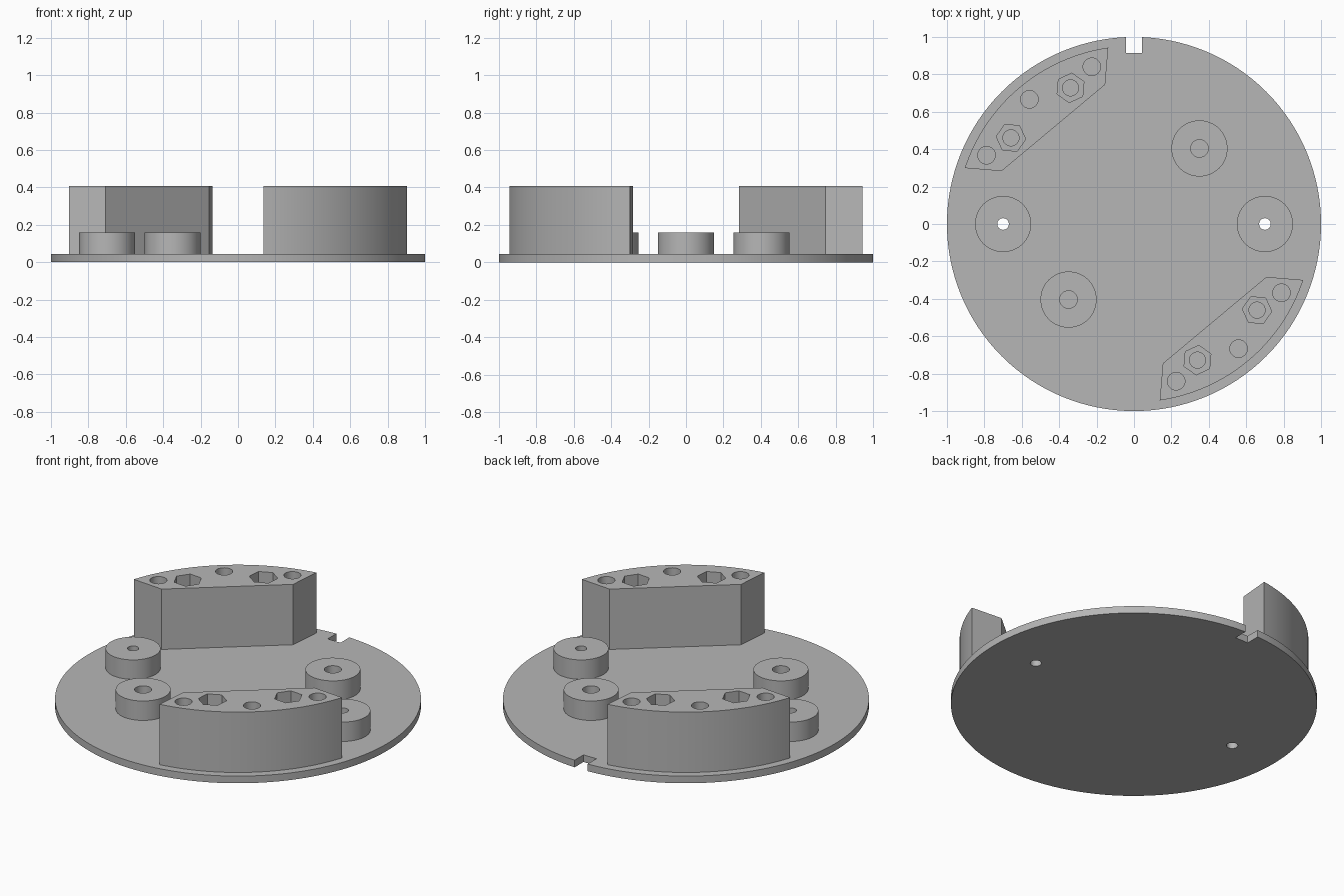
import bpy
import bmesh
from math import cos, sin, radians, pi

if "Cube" in bpy.data.objects:
    bpy.data.objects.remove(bpy.data.objects["Cube"], do_unlink=True)

PLATE_TOP, BOSS_TOP, BLOCK_TOP = 0.043, 0.16, 0.407
SINK = PLATE_TOP - 0.004      # raised parts sit slightly into the plate

grey = bpy.data.materials.new("plain grey")
grey.use_nodes = True
grey.diffuse_color = (0.47, 0.47, 0.47, 1)
grey.node_tree.nodes["Principled BSDF"].inputs["Base Color"].default_value = grey.diffuse_color


def ring(x, y, radius, sides, turn=0.0):
    """Outline of a regular polygon or circle."""
    return [(x + radius * cos(turn + 2 * pi * i / sides),
             y + radius * sin(turn + 2 * pi * i / sides)) for i in range(sides)]


def polar(radius, degrees):
    return radius * cos(radians(degrees)), radius * sin(radians(degrees))


def prism(name, outlines, z0, z1):
    """Extrude closed outlines straight up from z0 to z1."""
    bm = bmesh.new()
    for outline in outlines:
        face = bm.faces.new([bm.verts.new((x, y, z0)) for x, y in outline])
        moved = bmesh.ops.extrude_face_region(bm, geom=[face])["geom"]
        top = [v for v in moved if isinstance(v, bmesh.types.BMVert)]
        bmesh.ops.translate(bm, vec=(0, 0, z1 - z0), verts=top)
    bmesh.ops.recalc_face_normals(bm, faces=bm.faces)
    mesh = bpy.data.meshes.new(name)
    bm.to_mesh(mesh)
    bm.free()
    mesh.materials.append(grey)
    obj = bpy.data.objects.new(name, mesh)
    bpy.context.scene.collection.objects.link(obj)
    return obj


def activate(obj):
    bpy.ops.object.select_all(action='DESELECT')
    obj.select_set(True)
    bpy.context.view_layer.objects.active = obj


def cut(obj, outlines, z0, z1):
    """Remove prisms from an object."""
    cutter = prism("cutter", outlines, z0, z1)
    mod = obj.modifiers.new("cut", 'BOOLEAN')
    mod.operation, mod.solver, mod.object = 'DIFFERENCE', 'EXACT', cutter
    activate(obj)
    bpy.ops.object.modifier_apply(modifier=mod.name)
    bpy.data.objects.remove(cutter, do_unlink=True)


def finish(obj):
    activate(obj)
    bpy.ops.object.shade_smooth_by_angle(angle=radians(30))


# Round base plate with an edge notch and two through holes
plate = prism("base_plate", [ring(0, 0, 1, 128)], 0, PLATE_TOP)
notch = [(-0.043, 0.915), (0.043, 0.915), (0.043, 1.1), (-0.043, 1.1)]
cut(plate, [notch] + [ring(s * 0.7, 0, 0.031, 32) for s in (-1, 1)], -0.1, 0.1)
finish(plate)

# Four round bosses: the side pair is drilled through, the inner pair is blind
for name, x, y, bore in (("left_boss", 0.7, 0, 0.031), ("right_boss", -0.7, 0, 0.031),
                         ("back_boss", 0.35, 0.404, 0.047), ("front_boss", -0.35, -0.404, 0.047)):
    boss = prism(name, [ring(x, y, 0.15, 64)], SINK, BOSS_TOP)
    cut(boss, [ring(x, y, bore, 32)], 0, 0.5)
    finish(boss)

# Two curved blocks with nut pockets and bores, half a turn apart
for name, turn in (("back_block", 0), ("front_block", 180)):
    inner = [polar(0.761, 101.7 + turn), polar(0.762, 158.2 + turn)]
    arc = [polar(0.953, 161.7 + turn - 63.4 * i / 32 + 0.0) for i in range(33)]
    block = prism(name, [inner + arc], SINK, BLOCK_TOP)
    nuts = [115 + turn, 145 + turn]
    cut(block, [ring(*polar(0.803, a), 0.079, 6, radians(a + 30)) for a in nuts], 0.2, 0.5)
    bores = [ring(*polar(0.803, a), 0.043, 32) for a in nuts]
    bores += [ring(*polar(0.87, a + turn), 0.047, 32) for a in (105, 130, 155)]
    cut(block, bores, 0, 0.5)
    finish(block)
